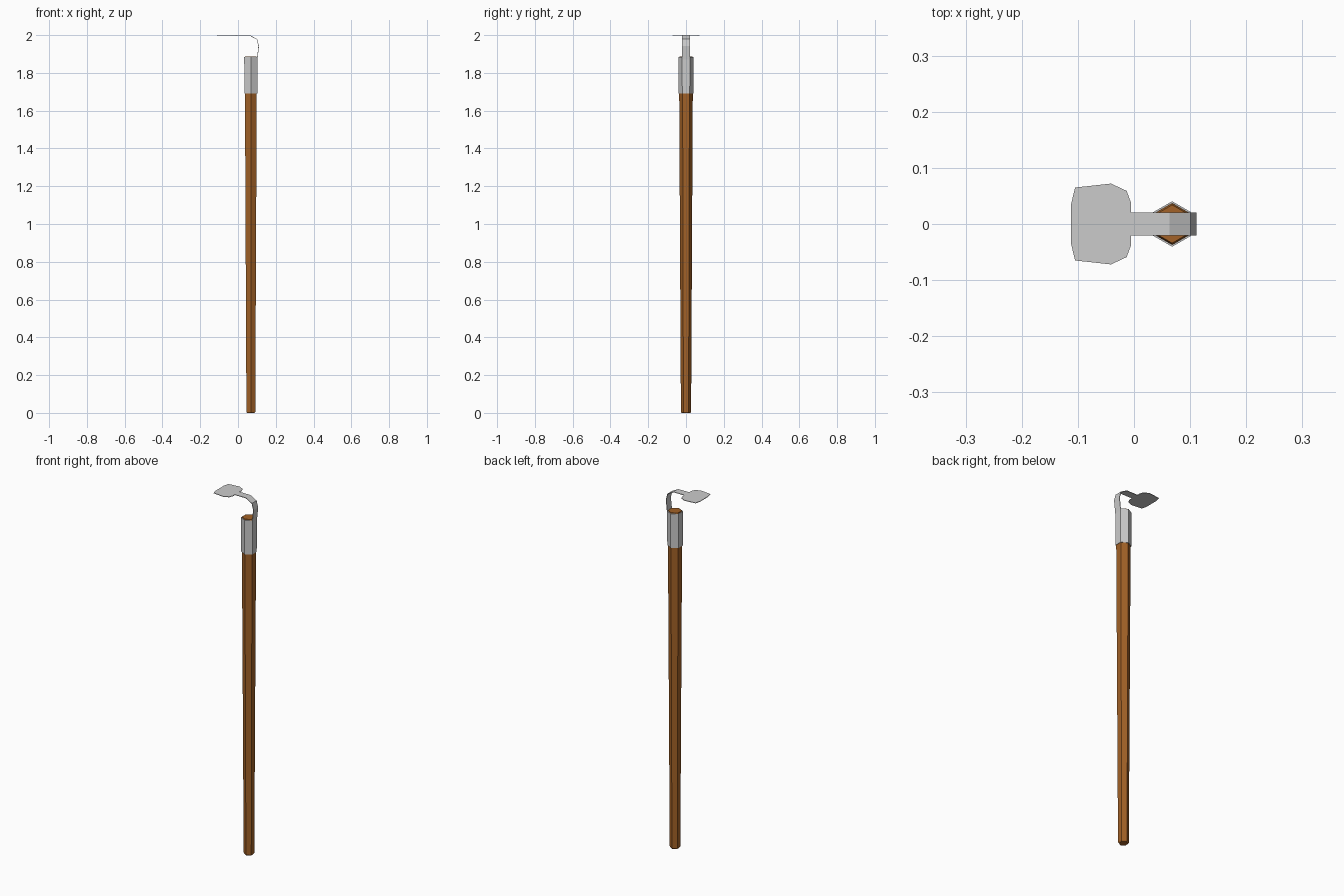
import bpy, bmesh
from math import cos, sin, pi

if "Cube" in bpy.data.objects:
    bpy.data.objects.remove(bpy.data.objects["Cube"])

CX = 0.068
WOOD = bpy.data.materials.new("wood")
WOOD.diffuse_color = (0.36, 0.12, 0.02, 1)
WOOD.use_nodes = True
WOOD.node_tree.nodes["Principled BSDF"].inputs["Base Color"].default_value = WOOD.diffuse_color


def make_object(name, bm, mat=None):
    bmesh.ops.recalc_face_normals(bm, faces=bm.faces)
    mesh = bpy.data.meshes.new(name)
    bm.to_mesh(mesh)
    bm.free()
    obj = bpy.data.objects.new(name, mesh)
    bpy.context.collection.objects.link(obj)
    if mat:
        mesh.materials.append(mat)
    return obj


def hex_loft(name, rings, capped=True, closed=False, mat=None):
    """Stack of hexagons given as (radius, z), corners on the y axis."""
    bm = bmesh.new()
    loops = [[bm.verts.new((CX + r * cos(pi / 6 + i * pi / 3),
                            r * sin(pi / 6 + i * pi / 3), z)) for i in range(6)]
             for r, z in rings]
    pairs = list(zip(loops, loops[1:]))
    if closed:
        pairs.append((loops[-1], loops[0]))
    for a, b in pairs:
        for i in range(6):
            j = (i + 1) % 6
            bm.faces.new((a[i], a[j], b[j], b[i]))
    if capped:
        bm.faces.new(loops[0])
        bm.faces.new(loops[-1])
    return make_object(name, bm, mat)


def prism(name, points, offset):
    """Outline extruded along a vector."""
    bm = bmesh.new()
    face = bm.faces.new([bm.verts.new(p) for p in points])
    new = bmesh.ops.extrude_face_region(bm, geom=[face])["geom"]
    bmesh.ops.translate(bm, vec=offset,
                        verts=[v for v in new if isinstance(v, bmesh.types.BMVert)])
    return make_object(name, bm)


# Tapered wooden pole with slightly rounded ends
hex_loft("pole", [(0.023, 0), (0.027, 0.006), (0.036, 1.7), (0.037, 1.88), (0.034, 1.887)], mat=WOOD)

# Metal socket around the top of the pole
hex_loft("socket", [(0.037, 1.692), (0.0395, 1.692), (0.0405, 1.883), (0.037, 1.883)],
         capped=False, closed=True)

# Bent strap rising from the socket and curving over to the blade
outer = [(0.103, 1.87), (0.111, 1.943), (0.101, 1.979), (0.063, 2.0), (-0.006, 2.0)]
inner = [(-0.006, 1.997), (0.062, 1.997), (0.099, 1.977), (0.108, 1.943), (0.1, 1.87)]
prism("neck", [(x, -0.0205, z) for x, z in outer + inner], (0, 0.041, 0))

# Flat hoe blade
half = [(-0.005, 0.037), (-0.013, 0.059), (-0.041, 0.072), (-0.105, 0.065), (-0.112, 0.036)]
outline = half + [(x, -y) for x, y in reversed(half)]
prism("blade", [(x, y, 2.0) for x, y in outline], (0, 0, -0.003))
